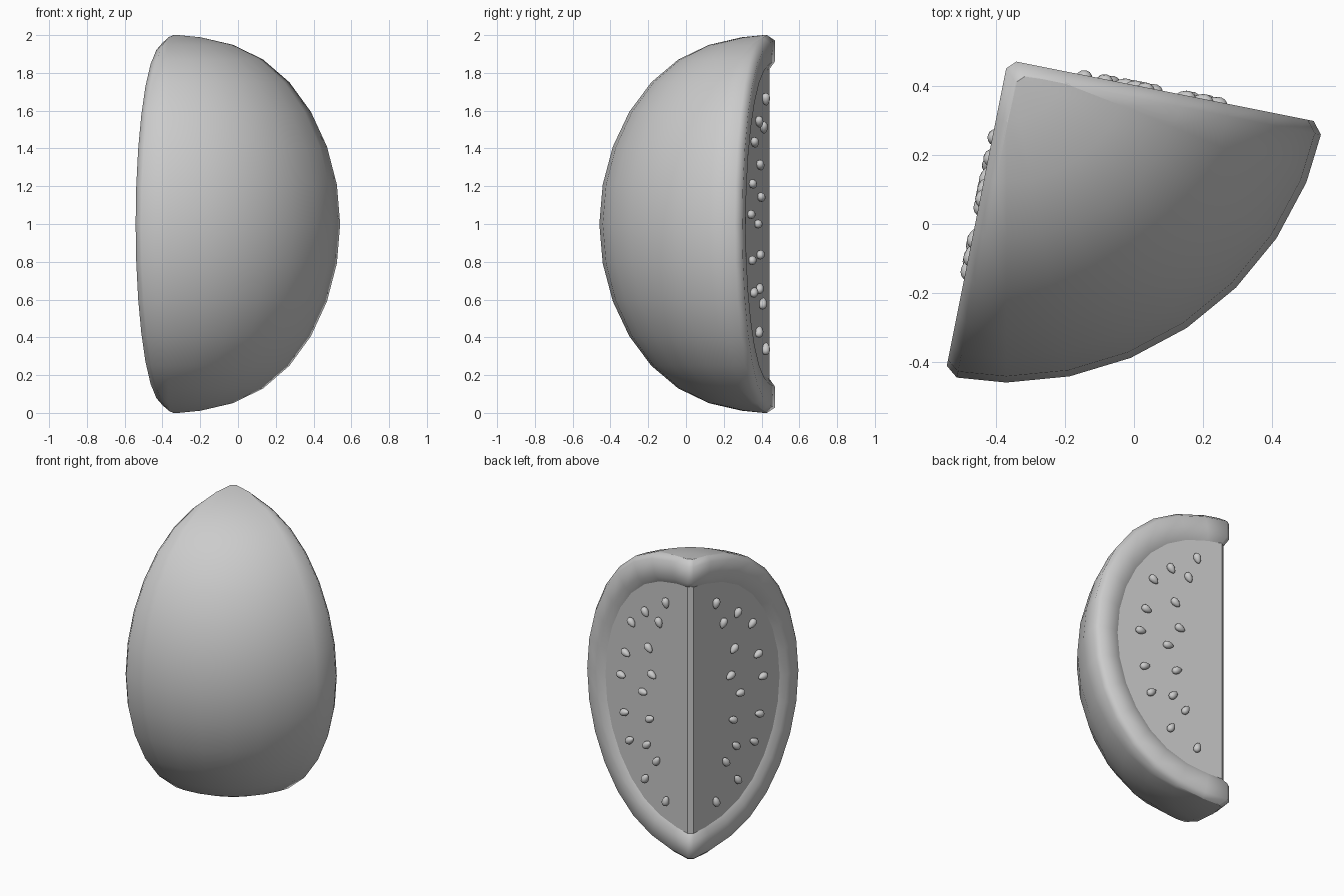
import bpy
import bmesh
from math import sin, cos, radians, pi, sqrt
from mathutils import Matrix, Vector

cube = bpy.data.objects.get("Cube")
if cube:
    bpy.data.objects.remove(cube, do_unlink=True)

grey = bpy.data.materials.new("plain grey")
grey.use_nodes = True
grey.diffuse_color = (0.6, 0.6, 0.6, 1)
grey.node_tree.nodes["Principled BSDF"].inputs["Base Color"].default_value = (0.6, 0.6, 0.6, 1)

RADIUS = 0.94            # horizontal radius of the whole fruit
FLESH_DEPTH = 0.028      # how far the cut flesh sits behind the cut plane
STEPS = 16               # latitude rows from pole to pole
C = sqrt(0.5)
# Local frame: x runs from the core to the middle of the skin, y across the slice
PLACE = Matrix.Translation((-0.369, 0.481, 0)) @ Matrix.Rotation(radians(-56.3), 4, "Z")
LATITUDES = [-pi / 2 + pi * i / STEPS for i in range(STEPS + 1)]


def height(t):
    """Slightly flattened pole-to-pole height, from -1 to 1."""
    return 1.07 * sin(t) - 0.07 * sin(t) ** 7


def cut_point(side, t, radius, half_height, depth):
    """Point on one cut face, set back from the cut plane by depth."""
    r = max(radius * cos(t), depth + 0.025)
    return Vector(((r + depth) * C, side * (r - depth) * C, 1 + half_height * height(t)))


def finish(bm, name, angle):
    bmesh.ops.recalc_face_normals(bm, faces=bm.faces)
    bm.transform(PLACE)
    mesh = bpy.data.meshes.new(name)
    bm.to_mesh(mesh)
    bm.free()
    mesh.materials.append(grey)
    obj = bpy.data.objects.new(name, mesh)
    bpy.context.collection.objects.link(obj)
    bpy.ops.object.select_all(action="DESELECT")
    obj.select_set(True)
    bpy.context.view_layer.objects.active = obj
    bpy.ops.object.shade_smooth_by_angle(angle=radians(angle))
    return obj


# Rind: rounded lip on each cut side joined by the curved skin
LIP = [(0.765, 0.815, FLESH_DEPTH + 0.004), (0.815, 0.86, 0.005),
       (0.908, 0.972, 0.005), (0.936, 1.0, 0.04)]
bm = bmesh.new()
rows = []
for t in LATITUDES:
    left = [cut_point(1, t, *p) for p in LIP]
    right = [cut_point(-1, t, *p) for p in LIP]
    skin = []
    for k in range(3, -4, -1):
        a = radians(11.25 * k)
        if cos(t) < 0.01:
            skin.append(left[-1].lerp(right[-1], (4 - k) / 8))
        else:
            skin.append(Vector((RADIUS * cos(t) * cos(a), RADIUS * cos(t) * sin(a),
                                1 + height(t))))
    rows.append([bm.verts.new(p) for p in left + skin + right[::-1]])
for low, high in zip(rows, rows[1:]):
    for j in range(len(low) - 1):
        bm.faces.new((low[j], low[j + 1], high[j + 1], high[j]))
# close the lip across the core at both poles
for row in (rows[0], rows[-1]):
    for j in range(len(LIP) - 1):
        bm.faces.new((row[j], row[j + 1], row[-2 - j], row[-1 - j]))
rind = finish(bm, "rind", 55)
# make sure the skin faces outwards
outward = PLACE.to_3x3() @ Vector((1, 0, 0))
outermost = max(rind.data.polygons, key=lambda f: f.center.dot(outward))
if outermost.normal.dot(outward) < 0:
    rind.data.flip_normals()

# Flesh: closed wedge with two flat cut faces and a narrow bevel at the core
bm = bmesh.new()
left, right = [[bm.verts.new(cut_point(s, t, 0.775, 0.825, FLESH_DEPTH)) for t in LATITUDES]
               for s in (1, -1)]
bm.faces.new(left)
bm.faces.new(right)
bm.faces.new((left[0], left[-1], right[-1], right[0]))
for i in range(STEPS):
    bm.faces.new((left[i], left[i + 1], right[i + 1], right[i]))
finish(bm, "flesh", 30)

# Seeds: egg shapes pointing at the centre, (distance from core, height)
SEEDS = [(0.20, 1.66), (0.38, 1.54), (0.26, 1.51), (0.50, 1.43), (0.35, 1.31), (0.55, 1.21),
         (0.32, 1.14), (0.59, 1.05), (0.40, 1.00), (0.34, 0.84), (0.56, 0.81), (0.365, 0.66),
         (0.515, 0.64), (0.28, 0.58), (0.38, 0.43), (0.20, 0.34)]
bm = bmesh.new()
for side in (1, -1):
    along = Vector((C, side * C, 0))
    normal = Vector((-C, side * C, 0))
    for r, z in SEEDS:
        centre = along * (r + 0.03) - normal * (FLESH_DEPTH - 0.015) + Vector((0, 0, z))
        axis = (along * r + Vector((0, 0, z - 1))).normalized()
        across = axis.cross(normal)
        ball = bmesh.ops.create_uvsphere(bm, u_segments=12, v_segments=8, radius=1)
        for v in ball["verts"]:
            x, y, length = v.co
            taper = 1 + 0.25 * length
            v.co = (centre + axis * length * 0.034 + across * x * 0.023 * taper
                    + normal * y * 0.022 * taper)
finish(bm, "seeds", 60)
